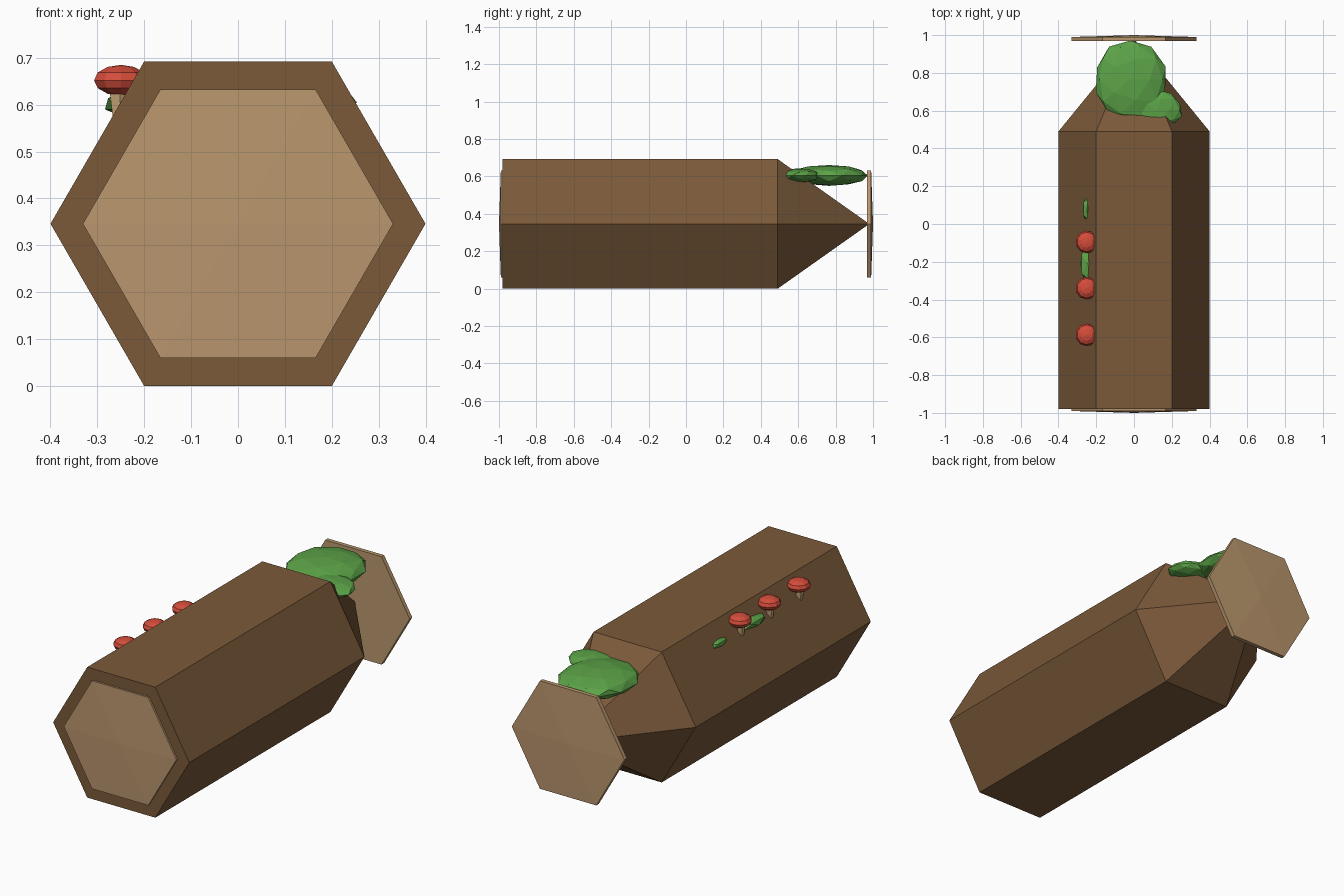
import bpy, bmesh, math, random
from mathutils import Vector

if "Cube" in bpy.data.objects:
    bpy.data.objects.remove(bpy.data.objects["Cube"])

random.seed(4)
CZ = 0.346  # height of the log axis


def material(name, rgb):
    m = bpy.data.materials.new(name)
    lin = [c / 12.92 if c <= 0.04045 else ((c + 0.055) / 1.055) ** 2.4 for c in rgb]
    m.diffuse_color = (*lin, 1)
    m.use_nodes = True
    m.node_tree.nodes["Principled BSDF"].inputs["Base Color"].default_value = m.diffuse_color
    return m


bark = material("bark brown", (0.48, 0.35, 0.225))
wood = material("cut wood tan", (0.73, 0.59, 0.43))
moss = material("moss green", (0.36, 0.64, 0.28))
red = material("cap red", (0.83, 0.30, 0.23))
cream = material("stem cream", (0.80, 0.66, 0.48))


def finish(name, bm, mat):
    bmesh.ops.recalc_face_normals(bm, faces=bm.faces)
    me = bpy.data.meshes.new(name)
    bm.to_mesh(me)
    bm.free()
    me.materials.append(mat)
    ob = bpy.data.objects.new(name, me)
    bpy.context.collection.objects.link(ob)
    return ob


def hex_body(name, stations, mat):
    """Six-sided body along y from (y, radius) stations; radius 0 makes a tip."""
    bm = bmesh.new()
    rings = []
    for y, r in stations:
        n = 6 if r > 0 else 1
        rings.append([bm.verts.new((r * math.cos(k * math.pi / 3), y,
                                    CZ + r * math.sin(k * math.pi / 3))) for k in range(n)])
    for a, b in zip(rings, rings[1:]):
        for k in range(6):
            q = [a[k % len(a)], a[(k + 1) % len(a)], b[(k + 1) % len(b)], b[k % len(b)]]
            bm.faces.new(list(dict.fromkeys(q)))
    for ring in (rings[0], rings[-1]):
        if len(ring) == 6:
            bm.faces.new(ring)
    return finish(name, bm, mat)


def blob(name, loc, size, mat, subdiv=2, jitter=0.0):
    """Flattened faceted ball with optional roughness."""
    bm = bmesh.new()
    bmesh.ops.create_icosphere(bm, subdivisions=subdiv, radius=1)
    for v in bm.verts:
        p = v.co * (1 + random.uniform(-jitter, jitter))
        v.co = Vector(loc) + Vector((p.x * size[0], p.y * size[1], p.z * size[2]))
    return finish(name, bm, mat)


# Log with a pointed rear end
hex_body("log", [(-0.98, 0.4), (0.49, 0.4), (0.98, 0)], bark)

# Slightly domed cut-wood discs at both ends
hex_body("front_disc", [(-1.0, 0), (-0.99, 0.331), (-0.967, 0.331), (-0.967, 0)], wood)
hex_body("rear_disc", [(0.968, 0), (0.968, 0.331), (0.99, 0.331), (1.0, 0)], wood)

# Moss pads on the rear slope
blob("moss_large", (-0.02, 0.765, 0.605), (0.19, 0.215, 0.057), moss, 2, 0.05)
blob("moss_small", (0.12, 0.605, 0.605), (0.135, 0.11, 0.038), moss, 2, 0.05)

# Small moss tufts beside the mushrooms
blob("tuft_rear", (-0.25, 0.08, 0.598), (0.024, 0.066, 0.022), moss, 1)
blob("tuft_middle", (-0.248, -0.21, 0.602), (0.04, 0.1, 0.027), moss, 1)

# Mushrooms in a row
for i, y in enumerate((-0.095, -0.34, -0.587)):
    bm = bmesh.new()
    bmesh.ops.create_cone(bm, cap_ends=True, segments=6, radius1=0.015, radius2=0.026, depth=0.08)
    bmesh.ops.translate(bm, verts=bm.verts, vec=(-0.252, y, 0.595))
    finish(f"mushroom_stem_{i + 1}", bm, cream)
    bm = bmesh.new()
    bmesh.ops.create_uvsphere(bm, u_segments=10, v_segments=6, radius=1)
    bmesh.ops.scale(bm, verts=bm.verts, vec=(0.06, 0.06, 0.033))
    bmesh.ops.translate(bm, verts=bm.verts, vec=(-0.25, y, 0.652))
    finish(f"mushroom_cap_{i + 1}", bm, red)
